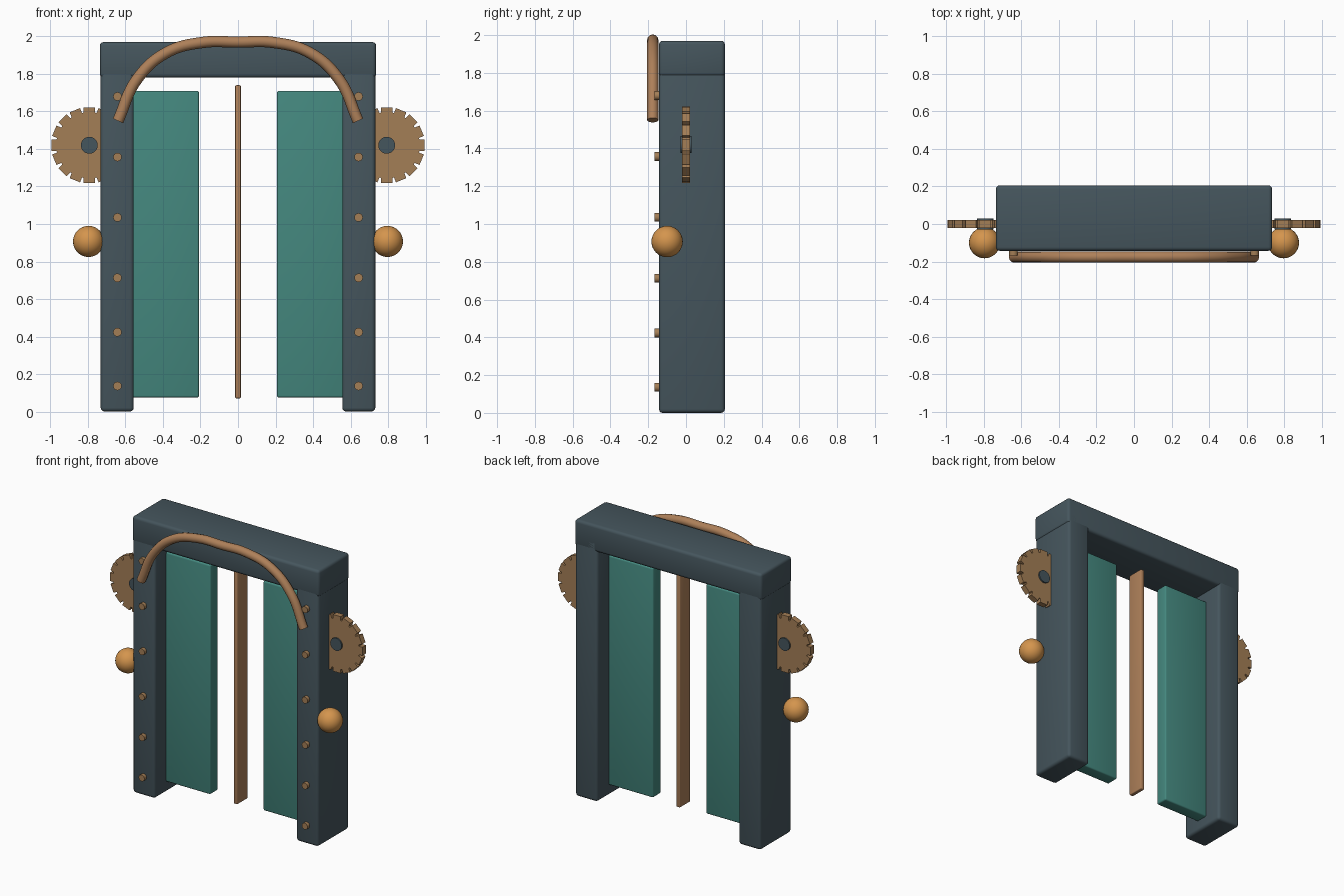
import bpy, math
from mathutils import Matrix

if "Cube" in bpy.data.objects:
    bpy.data.objects.remove(bpy.data.objects["Cube"])


def material(name, rgb):
    m = bpy.data.materials.new(name)
    m.diffuse_color = (*rgb, 1)
    m.use_nodes = True
    m.node_tree.nodes["Principled BSDF"].inputs["Base Color"].default_value = m.diffuse_color
    return m


SLATE = material("slate", (0.060, 0.092, 0.110))
TEAL = material("teal", (0.058, 0.245, 0.210))
BRONZE = material("bronze", (0.37, 0.21, 0.093))
COPPER = material("copper", (0.42, 0.215, 0.10))
AMBER = material("amber", (0.66, 0.30, 0.075))


def finish(name, mat, smooth=True):
    ob = bpy.context.object
    ob.name = name
    ob.data.materials.append(mat)
    if smooth:
        bpy.ops.object.shade_smooth_by_angle(angle=math.radians(35))
    return ob


def box(name, lo, hi, mat, bevel=0.0):
    """Box between two corners with rounded edges."""
    bpy.ops.mesh.primitive_cube_add(size=1)
    ob = bpy.context.object
    size = [b - a for a, b in zip(lo, hi)]
    mid = [(a + b) / 2 for a, b in zip(lo, hi)]
    ob.data.transform(Matrix.Translation(mid) @ Matrix.Diagonal((*size, 1)))
    if bevel:
        mod = ob.modifiers.new("rounded_edges", 'BEVEL')
        mod.width = bevel
        mod.segments = 3
        bpy.ops.object.modifier_apply(modifier=mod.name)
    return finish(name, mat)


def disc(name, loc, radius, depth, mat, sides):
    """Cylinder with its axis along y."""
    bpy.ops.mesh.primitive_cylinder_add(vertices=sides, radius=radius, depth=depth,
                                        location=loc, rotation=(math.pi / 2, 0, 0))
    return finish(name, mat)


# Lintel and centre bar
box("lintel", (-0.737, -0.143, 1.78), (0.737, 0.206, 1.97), SLATE, 0.02)
box("centre_bar", (-0.015, -0.03, 0.07), (0.015, 0.09, 1.74), COPPER, 0.006)

for side, s in (("left", -1), ("right", 1)):
    # Post and sliding panel
    xs = sorted((s * 0.556, s * 0.732))
    box(side + "_post", (xs[0], -0.143, 0.0), (xs[1], 0.206, 1.86), SLATE, 0.02)
    xs = sorted((s * 0.208, s * 0.565))
    box(side + "_panel", (xs[0], -0.015, 0.075), (xs[1], 0.075, 1.71), TEAL, 0.01)

    # Cog: disc, teeth and hub
    cx, cz = s * 0.793, 1.42
    disc(side + "_cog", (cx, 0, cz), 0.177, 0.04, BRONZE, 48)
    for i in range(16):
        a = i * math.tau / 16
        tooth = box(f"{side}_cog_tooth_{i + 1}", (0.155, -0.02, -0.03),
                    (0.202, 0.02, 0.03), BRONZE)
        tooth.rotation_euler = (0, a, 0)
        tooth.location = (cx, 0, cz)
    disc(side + "_cog_hub", (cx, 0, cz), 0.045, 0.06, SLATE, 24)

    # Ball on the outer face of the post
    bpy.ops.mesh.primitive_uv_sphere_add(segments=32, ring_count=16, radius=0.083,
                                         location=(s * 0.797, -0.1, 0.907))
    finish(side + "_ball", AMBER)

    # Studs up the front of the post
    for i, z in enumerate((0.136, 0.423, 0.713, 1.035, 1.357, 1.68)):
        disc(f"{side}_stud_{i + 1}", (s * 0.643, -0.153, z), 0.023, 0.03, BRONZE, 16)

# Curved pipe across the top
half = [(0.64, 1.55), (0.54, 1.77), (0.385, 1.912), (0.19, 1.968)]
path = [(-x, z) for x, z in half] + [(0, 1.97)] + half[::-1]
cu = bpy.data.curves.new("arch_pipe", 'CURVE')
cu.dimensions = '3D'
cu.bevel_depth = 0.03
cu.bevel_resolution = 4
cu.resolution_u = 8
cu.use_fill_caps = True
sp = cu.splines.new('BEZIER')
sp.bezier_points.add(len(path) - 1)
for p, (x, z) in zip(sp.bezier_points, path):
    p.co = (x, -0.176, z)
    p.handle_left_type = p.handle_right_type = 'AUTO'
pipe = bpy.data.objects.new("arch_pipe", cu)
bpy.context.collection.objects.link(pipe)
bpy.ops.object.select_all(action='DESELECT')
pipe.select_set(True)
bpy.context.view_layer.objects.active = pipe
bpy.ops.object.convert(target='MESH')
finish("arch_pipe", COPPER)
